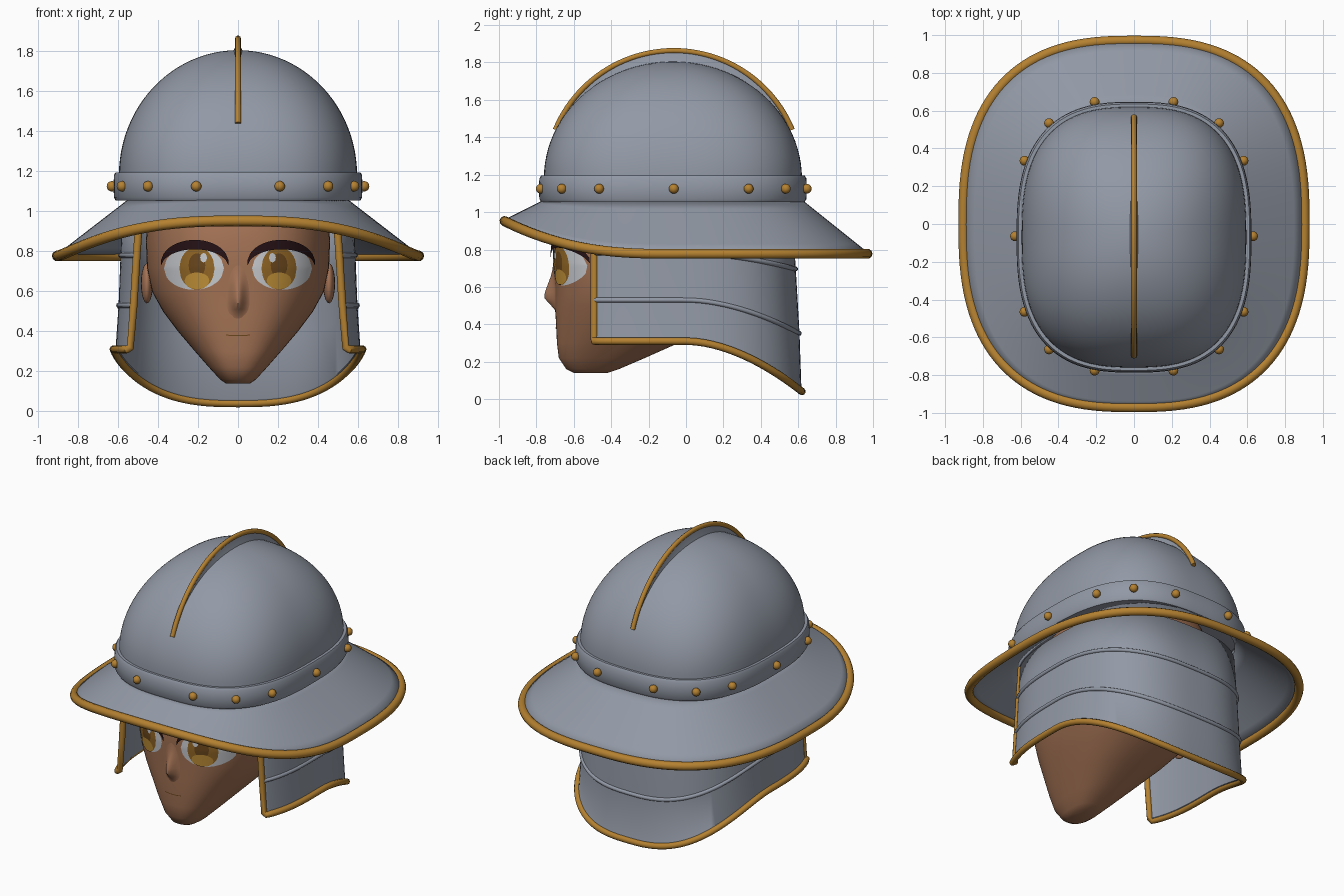
import bpy, bmesh, math
from mathutils import Vector

cube = bpy.data.objects.get("Cube")
if cube:
    bpy.data.objects.remove(cube, do_unlink=True)


def material(name, r, g, b):
    m = bpy.data.materials.new(name)
    m.use_nodes = True
    m.diffuse_color = (r, g, b, 1)
    m.node_tree.nodes["Principled BSDF"].inputs["Base Color"].default_value = (r, g, b, 1)
    return m


steel = material("steel", .29, .32, .38)
brass = material("brass", .46, .22, .03)
skin = material("skin", .37, .17, .09)
white = material("eye_white", .6, .62, .65)
amber = material("iris_amber", .3, .14, .02)
gold = material("iris_gold", .55, .29, .04)
brown = material("pupil_brown", .15, .065, .012)
dark = material("lash_dark", .02, .006, .008)


def finish(obj, mat, angle=40):
    obj.data.materials.append(mat)
    bpy.ops.object.select_all(action='DESELECT')
    obj.select_set(True)
    bpy.context.view_layer.objects.active = obj
    if obj.type == 'CURVE':
        bpy.ops.object.convert(target='MESH')
        obj = bpy.context.view_layer.objects.active
    bpy.ops.object.shade_smooth_by_angle(angle=math.radians(angle))
    return obj


def loft(name, rings, mat, closed=True, cap=False, thick=0):
    """Skin a surface across rows of points."""
    bm = bmesh.new()
    rows = [[bm.verts.new(p) for p in ring] for ring in rings]
    n = len(rows[0])
    for a, b in zip(rows, rows[1:]):
        for i in range(n if closed else n - 1):
            j = (i + 1) % n
            bm.faces.new((a[i], a[j], b[j], b[i]))
    if cap:
        bm.faces.new(rows[0])
        bm.faces.new(rows[-1])
    bmesh.ops.recalc_face_normals(bm, faces=bm.faces)
    mesh = bpy.data.meshes.new(name)
    bm.to_mesh(mesh)
    bm.free()
    obj = bpy.data.objects.new(name, mesh)
    bpy.context.collection.objects.link(obj)
    if thick:
        mod = obj.modifiers.new("thickness", 'SOLIDIFY')
        mod.thickness, mod.offset = thick, 0
    return finish(obj, mat)


def tube(name, points, radius, mat, closed=False):
    cu = bpy.data.curves.new(name, 'CURVE')
    cu.dimensions = '3D'
    cu.bevel_depth, cu.bevel_resolution, cu.use_fill_caps = radius, 3, True
    sp = cu.splines.new('POLY')
    sp.points.add(len(points) - 1)
    for p, co in zip(sp.points, points):
        p.co = (*co, 1)
    sp.use_cyclic_u = closed
    obj = bpy.data.objects.new(name, cu)
    bpy.context.collection.objects.link(obj)
    return finish(obj, mat)


def ball(name, loc, scale, mat):
    bpy.ops.mesh.primitive_uv_sphere_add(segments=16, ring_count=10, radius=1, location=loc)
    obj = bpy.context.object
    obj.name, obj.scale = name, scale
    finish(obj, mat, 60)


def oval(t, a, b, cy, z, n=2.7):
    """Point on a rounded-square plan curve."""
    c, s = math.cos(t), math.sin(t)
    return Vector((math.copysign(abs(c) ** (2 / n), c) * a,
                   cy + math.copysign(abs(s) ** (2 / n), s) * b, z))


SEG = 128
TURN = [2 * math.pi * i / SEG for i in range(SEG)]
CY = -.07

# Dome
dome = []
for i in range(25):
    h = math.radians(89 * i / 24)
    r = math.cos(h)
    dome.append([oval(t, .595 * r, .69 * r, CY, 1.18 + .625 * math.sin(h), 2.1 + .6 * r)
                 for t in TURN])
loft("dome", dome, steel, cap=True)

# Band with rivets
band = [(1.055, .54, .69), (1.055, .612, .705), (1.07, .62, .714), (1.125, .622, .717),
        (1.18, .62, .714), (1.195, .612, .705), (1.195, .58, .675)]
loft("band", [[oval(t, a, b, CY, z) for t in TURN] for z, a, b in band], steel)
for q in (0, 26.6, 50.6, 77):
    for t in {q, -q, 180 - q, 180 + q}:
        ball("rivet", oval(math.radians(t), .63, .725, CY + .005, 1.125), (.026,) * 3, brass)


# Brim, lifted at the front
def rim_point(t):
    p = oval(t, .903, .97, 0, 0, 2.6)
    p.z = .777 + .175 * max(0, (-p.y - .1) / .87) ** 2.5
    return p


brim = [[oval(t, .54, .69, CY, 1.057).lerp(rim_point(t), k / 6) for t in TURN] for k in range(7)]
loft("brim", brim, steel, thick=.015)
tube("brim_edge", brim[-1], .027, brass, closed=True)

# Crest: trim over a thin fin
ARC = [math.radians(22.5 + 135 * i / 48) for i in range(49)]


def arc_point(a, r, x=0):
    return Vector((x, -.065 - r * math.cos(a), 1.178 + r * math.sin(a)))


tube("crest_trim", [arc_point(a, .685) for a in ARC], .015, brass)
fin = []
for i, a in enumerate(ARC):
    w = .008 + .03 * math.sin(math.pi * i / 48) ** 2
    fin.append([arc_point(a, .59, -w), arc_point(a, .64, -w * .4), arc_point(a, .685, -.006),
                arc_point(a, .685, .006), arc_point(a, .64, w * .4), arc_point(a, .59, w)])
loft("crest_fin", fin, steel, cap=True)

# Neck guard: height, drop at the back, half width, half depth
guard = []
for z, drop, a, b in [(1.0, 0, .57, .63), (.78, .1, .58, .65), (.53, .2, .59, .67),
                      (.32, .28, .605, .68), (.31, .285, .622, .69)]:
    t0 = math.asin((.42 / b) ** 1.35)
    row = [oval(-t0 + (math.pi + 2 * t0) * i / 80, a, b, CY, z) for i in range(81)]
    for p in row:
        p.z -= drop * max(0, p.y / .64) ** 1.8
    guard.append(row)
loft("neck_guard", guard, steel, closed=False, thick=.014)
for row in guard[1:3]:
    tube("guard_ridge", [p + Vector((p.x, p.y, 0)).normalized() * .006 for p in row], .013, steel)
tube("guard_edge", [r[0] for r in guard] + guard[-1][1:-1] + [r[-1] for r in reversed(guard)],
     .02, brass)

# Head sections: height, half width, front, back
HEAD = [(.14, .06, -.60, -.42), (.16, .09, -.64, -.36), (.22, .145, -.68, -.22),
        (.30, .215, -.69, -.04), (.40, .30, -.695, .2), (.50, .375, -.70, .36),
        (.60, .43, -.70, .44), (.72, .455, -.71, .5), (.85, .46, -.71, .5),
        (1.0, .45, -.68, .48), (1.2, .40, -.58, .4), (1.4, .25, -.4, .2)]


def section(z):
    k = max(i for i in range(len(HEAD) - 1) if HEAD[i][0] <= z or i == 0)
    p, q = HEAD[k], HEAD[k + 1]
    f = (z - p[0]) / (q[0] - p[0])
    w, front, back = [u + (v - u) * f for u, v in zip(p[1:], q[1:])]
    return w, (back - front) / 2, (back + front) / 2


def face_y(x, z):
    w, d, c = section(z)
    return c - d * max(0, 1 - abs(x / w) ** 2.5) ** .4


head = []
for row in HEAD:
    w, d, c = section(row[0])
    head.append([oval(t, w, d, c, row[0], 2.5) for t in TURN])
loft("head", head, skin, cap=True)


def patch(name, x0, x1, low, high, off, mat, side=1):
    """Thin plate laid over the face between two curves."""
    rows = []
    for i in range(25):
        x = x0 + (x1 - x0) * i / 24
        lo, hi = low(x), high(x)
        zs = [lo + (hi - lo) * j / 12 for j in range(13)]
        rows.append([(side * x, face_y(x, z) - (off(x, z) if callable(off) else off), z)
                     for z in zs])
    loft(name, rows, mat, closed=False)


def bow(x, cx, rx):
    return math.sqrt(max(0, 1 - ((x - cx) / rx) ** 2))


def disc(name, cx, cz, rx, rz, off, mat, side):
    patch(name, cx - rx, cx + rx, lambda x: cz - rz * bow(x, cx, rx),
          lambda x: cz + rz * bow(x, cx, rx), off, mat, side)


# Eyes and ears
for s, label in ((1, "left"), (-1, "right")):
    disc(label + "_eye_white", .22, .715, .15, .107, .003, white, s)
    disc(label + "_iris", .205, .715, .088, .106, .006, amber, s)
    disc(label + "_pupil", .205, .73, .042, .06, .008, brown, s)
    disc(label + "_iris_glow", .205, .653, .062, .041, .010, gold, s)
    disc(label + "_eye_glint", .172, .768, .017, .023, .012, white, s)
    patch(label + "_upper_lash", .047, .385, lambda x: .718 + .092 * bow(x, .216, .17),
          lambda x: .742 + .115 * bow(x, .216, .17), .015, dark, s)
    ball(label + "_ear", (s * .455, -.1, .64), (.03, .07, .1), skin)


# Nose and mouth
def nose_height(x, z):
    fall = .11 if z > .545 else .045
    return -.004 + .062 * math.exp(-(x / .035) ** 2 - ((z - .545) / fall) ** 2)


patch("nose", -.09, .09, lambda x: .42, lambda x: .78, nose_height, skin)
patch("mouth", -.06, .06, lambda x: .376 + x * x, lambda x: .381 + x * x, .003, brown)
